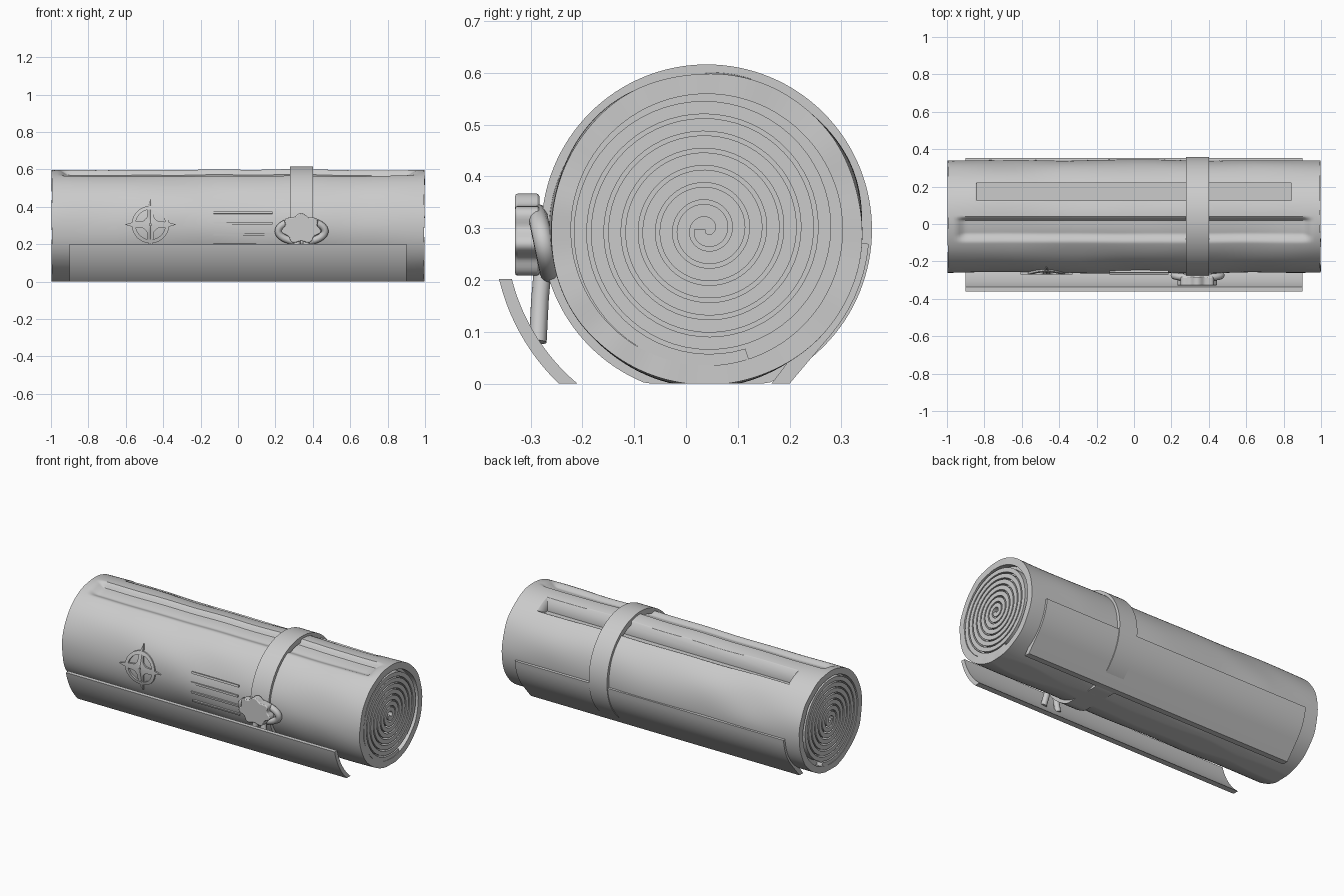
import bpy, bmesh, math
from math import sin, cos, pi, radians
from mathutils import Vector, noise

if "Cube" in bpy.data.objects:
    bpy.data.objects.remove(bpy.data.objects["Cube"], do_unlink=True)

CY, CZ, R = 0.04, 0.297, 0.301      # roll axis and radius

grey = bpy.data.materials.new("plain_grey")
grey.use_nodes = True
grey.diffuse_color = (0.6, 0.6, 0.6, 1)
grey.node_tree.nodes["Principled BSDF"].inputs["Base Color"].default_value = (0.6, 0.6, 0.6, 1)


def finish(name, bm, angle=35):
    bmesh.ops.recalc_face_normals(bm, faces=bm.faces)
    me = bpy.data.meshes.new(name)
    bm.to_mesh(me)
    bm.free()
    me.materials.append(grey)
    ob = bpy.data.objects.new(name, me)
    bpy.context.collection.objects.link(ob)
    bpy.ops.object.select_all(action='DESELECT')
    ob.select_set(True)
    bpy.context.view_layer.objects.active = ob
    bpy.ops.object.shade_smooth_by_angle(angle=radians(angle))
    return ob


def bridge(bm, a, b):
    n = len(a)
    for i in range(n):
        bm.faces.new((a[i], a[(i + 1) % n], b[(i + 1) % n], b[i]))


def polar(r, t):
    return CY + r * cos(t), CZ + r * sin(t)


def prism(name, pts, lo, hi, axis='x', bevel=0):
    """Extrude a 2D outline between lo and hi along an axis."""
    bm = bmesh.new()
    place = (lambda t, a, b: (t, a, b)) if axis == 'x' else (lambda t, a, b: (a, t, b))
    ends = [[bm.verts.new(place(t, a, b)) for a, b in pts] for t in (lo, hi)]
    bridge(bm, *ends)
    for e in ends:
        bm.faces.new(e)
    ob = finish(name, bm)
    if bevel:
        m = ob.modifiers.new("Bevel", 'BEVEL')
        m.width, m.segments, m.limit_method = bevel, 2, 'ANGLE'
    return ob


def smooth(a, b, v):
    t = min(1, max(0, (v - a) / (b - a)))
    return t * t * (3 - 2 * t)


def surface(x, t):
    """Radius of the hand-rolled outer sheet, with the soft groove on top."""
    lump = noise.noise(Vector((x * 3, cos(t) * 1.5, sin(t) * 1.5))) * 0.007
    d = math.degrees(t)
    ends = 1 - smooth(0.90, 0.96, abs(x))
    groove = smooth(90, 95, d) * (1 - smooth(109, 118, d)) * ends
    return R + lump - 0.028 * groove


# Roll body: lumpy outside, raised rim and recessed ends
N, NX, RIM, DEEP = 240, 120, 0.262, 0.96
rows = [(-DEEP, RIM), (-1, RIM)]
rows += [(-1 + 2 * i / NX, None) for i in range(NX + 1)]
rows += [(1, RIM), (DEEP, RIM)]
bm = bmesh.new()
loops = []
for x, r in rows:
    loop = []
    for i in range(N):
        t = 2 * pi * i / N
        y, z = polar(r or surface(x, t), t)
        wob = 0.004 * (noise.noise(Vector((cos(t) * 3, sin(t) * 3, x))) - 1) if abs(x) == 1 else 0
        loop.append(bm.verts.new((x + wob * x, y, max(0, z))))
    loops.append(loop)
for a, b in zip(loops, loops[1:]):
    bridge(bm, a, b)
bm.faces.new(loops[0])
bm.faces.new(loops[-1])
body = finish("roll_body", bm)

# Long slot cut into the upper back
cutter = prism("slot_cutter", [(0.125, 0.5), (0.218, 0.5), (0.218, 0.7), (0.125, 0.7)], -0.84, 0.84)
cutter.hide_render = True
cutter.hide_set(True)
cut = body.modifiers.new("Slot", 'BOOLEAN')
cut.operation, cut.object, cut.solver = 'DIFFERENCE', cutter, 'EXACT'

# Coiled sheet layers seen at both ends
TURNS, STEPS, WIDTH = 7.3, 440, 0.025
for side, label in ((1, "left"), (-1, "right")):
    bm = bmesh.new()
    prev = None
    for i in range(STEPS + 1):
        f = i / STEPS
        r, t = 0.012 + 0.242 * f, 2 * pi * TURNS * f + pi
        ring = []
        for x, dr in ((0.95, -1), (0.994, -1), (0.994, 1), (0.95, 1)):
            y, z = polar(max(0.002, r + dr * WIDTH / 2), t)
            ring.append(bm.verts.new((x * side, y, z)))
        if prev:
            bridge(bm, prev, ring)
        else:
            bm.faces.new(ring)
        prev = ring
    bm.faces.new(prev)
    finish(label + "_end_coil", bm)

# Strap round the roll, flattened where it meets the ground
bm = bmesh.new()
loops = []
for x, r in ((0.278, 0.285), (0.278, 0.319), (0.4, 0.319), (0.4, 0.285)):
    pts = [polar(r, 2 * pi * i / 128) for i in range(128)]
    loops.append([bm.verts.new((x, y, max(0, z))) for y, z in pts])
for i in range(4):
    bridge(bm, loops[i], loops[(i + 1) % 4])
finish("strap", bm)


# Loose front flap, concentric with the roll
def arc(r, z0, z1, n=16):
    a, b = math.asin((CZ - z0) / r), math.asin((CZ - z1) / r)
    return [polar(r, pi + a + (b - a) * i / n) for i in range(n + 1)]


prism("front_flap", arc(0.412, 0.202, 0) + arc(0.388, 0, 0.202), -0.9, 0.9)

# Lip of the outer sheet at the lower back, leaving the roll on a tangent
outer = [polar(0.314, radians(-5 - 5 * i)) for i in range(8)]
inner = [polar(0.28, radians(-40 + 5 * i)) for i in range(8)]
prism("back_lip", outer + [(0.2, 0), (0.165, 0)] + inner, -0.9, 0.9)


# Raised emblem, wrapped on the curved front
def relief(name, cx, cz, r_in, r_out, n=96, height=0.01):
    bm = bmesh.new()
    loops = []
    for rad, h in ((r_in, -0.015), (r_in, height), (r_out, height), (r_out, -0.015)):
        loop = []
        for i in range(n):
            a = 2 * pi * i / n
            x, z = cx + rad(a) * cos(a), cz + rad(a) * sin(a)
            y = CY - math.sqrt((R + h) ** 2 - (z - CZ) ** 2)
            loop.append(bm.verts.new((x, y, z)))
        loops.append(loop)
    for i in range(4):
        bridge(bm, loops[i], loops[(i + 1) % 4])
    finish(name, bm)


relief("emblem_ring", -0.468, 0.305, lambda a: 0.08, lambda a: 0.1)
relief("emblem_star", -0.468, 0.305, lambda a: 0.006,
       lambda a: 0.04 + 0.098 * (1 - abs(sin(2 * a))) ** 2)

# Four raised bars beside the emblem
for k in range(4):
    t = pi - math.asin((0.368 - 0.057 * k - CZ) / R)
    edge = [polar(R - 0.015, t - 0.02), polar(R + 0.008, t - 0.02),
            polar(R + 0.008, t + 0.02), polar(R - 0.015, t + 0.02)]
    prism("bar_%d" % (k + 1), edge, -0.13, 0.185)

# Lobed clasp button
lobes = []
for i in range(84):
    a = 2 * pi * i / 84
    s = 1 + 0.1 * cos(7 * (a - pi / 2))
    lobes.append((0.338 + 0.098 * s * cos(a), 0.284 + 0.075 * s * sin(a)))
prism("clasp_button", lobes, -0.33, -0.283, 'y', 0.005)


# Cord parts: oval loop behind the button and two hanging ends
def cord(name, pts, radius, cyclic=False):
    cu = bpy.data.curves.new(name, 'CURVE')
    cu.dimensions = '3D'
    cu.bevel_depth, cu.bevel_resolution, cu.use_fill_caps = radius, 4, True
    sp = cu.splines.new('POLY')
    sp.points.add(len(pts) - 1)
    for p, c in zip(sp.points, pts):
        p.co = (*c, 1)
    sp.use_cyclic_u = cyclic
    sp.use_smooth = True
    cu.materials.append(grey)
    bpy.context.collection.objects.link(bpy.data.objects.new(name, cu))


oval = []
for i in range(48):
    a = 2 * pi * i / 48
    oval.append((0.34 + 0.125 * cos(a), -0.275 - 0.012 * sin(a), 0.27 + 0.058 * sin(a)))
cord("clasp_loop", oval, 0.019, True)
for s, label in ((1, "left"), (-1, "right")):
    cord(label + "_cord_end", [(0.34 + s * 0.02, -0.276, 0.23), (0.34 + s * 0.03, -0.282, 0.16),
                               (0.34 + s * 0.05, -0.286, 0.08)], 0.017)
